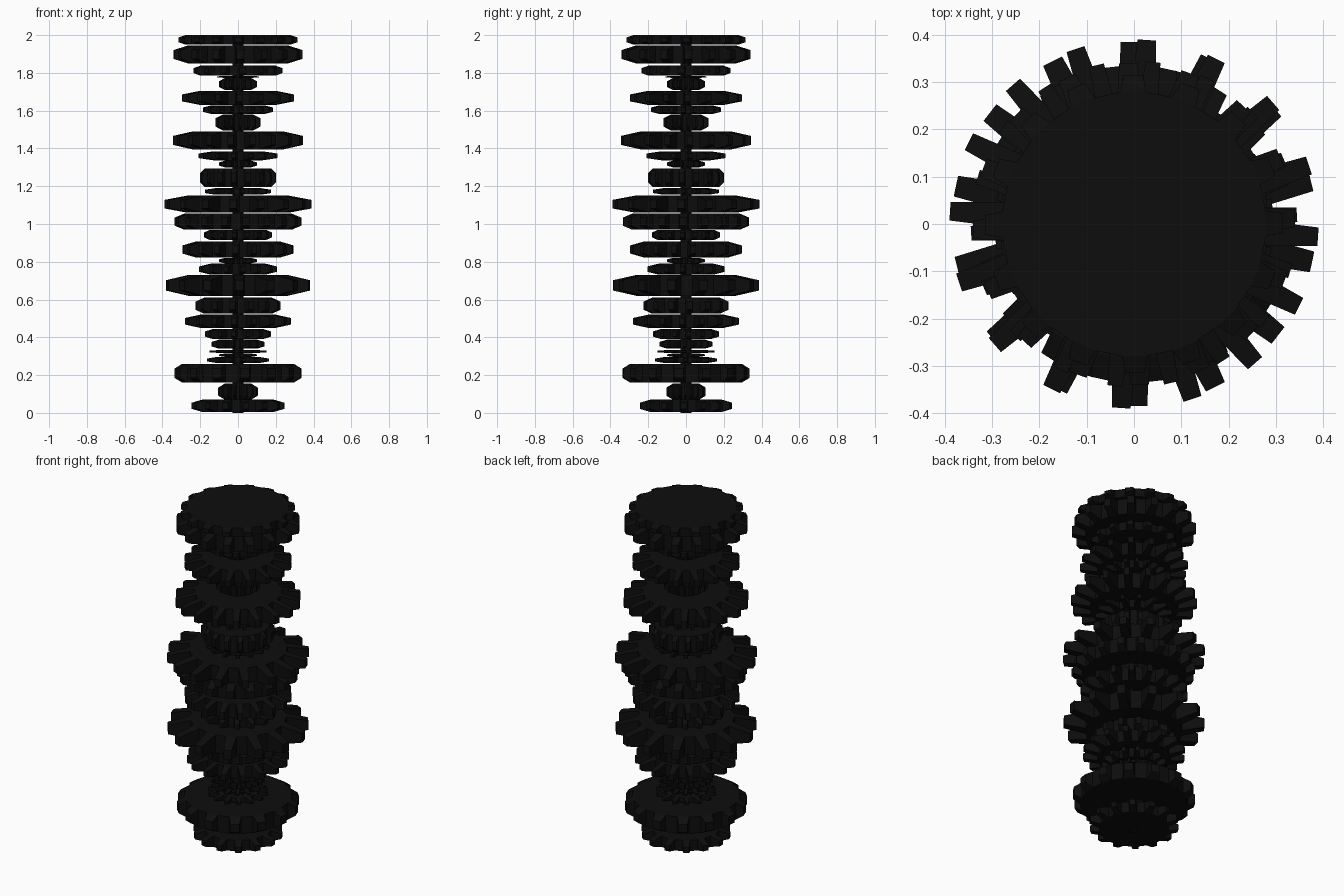
import bpy, bmesh, random
from math import sin, cos, pi, radians
from mathutils import Vector

if "Cube" in bpy.data.objects:
    bpy.data.objects.remove(bpy.data.objects["Cube"])

random.seed(4)
black = bpy.data.materials.new("black")
black.diffuse_color = (0.004, 0.004, 0.004, 1)
black.use_nodes = True
black.node_tree.nodes["Principled BSDF"].inputs["Base Color"].default_value = black.diffuse_color


def finish(bm, name):
    bmesh.ops.recalc_face_normals(bm, faces=bm.faces)
    me = bpy.data.meshes.new(name)
    bm.to_mesh(me)
    bm.free()
    me.materials.append(black)
    ob = bpy.data.objects.new(name, me)
    bpy.context.collection.objects.link(ob)
    return ob


def gear(name, z0, z1, tip, root, teeth, phase):
    """Drum with alternate side faces extruded into tapered teeth."""
    bm = bmesh.new()
    n = teeth * 2
    start = radians(phase) - pi / n
    rings = [[bm.verts.new((root * cos(start + 2 * pi * i / n),
                            root * sin(start + 2 * pi * i / n), z))
              for i in range(n)] for z in (z0, z1)]
    for ring in rings:
        bm.faces.new(ring)
    sides = [bm.faces.new((rings[0][i], rings[0][(i + 1) % n],
                           rings[1][(i + 1) % n], rings[1][i])) for i in range(n)]
    res = bmesh.ops.extrude_discrete_faces(bm, faces=sides[::2])
    mid = (z0 + z1) / 2
    for i, f in enumerate(res["faces"]):
        c = f.calc_center_median()
        out = Vector((c.x, c.y, 0)).normalized()
        for v in f.verts:
            d = v.co - c
            v.co = out * tip + Vector((d.x * 0.75, d.y * 0.75, mid + d.z * 0.5))
    finish(bm, name)


# Gear stack, bottom to top: z0, z1, tip radius, root radius
stack = [
    (0.005, 0.07, 0.245, 0.19), (0.07, 0.155, 0.105, 0.07),
    (0.16, 0.26, 0.335, 0.295), (0.265, 0.295, 0.165, 0.12),
    (0.297, 0.314, 0.10, 0.07), (0.317, 0.333, 0.15, 0.10),
    (0.34, 0.388, 0.14, 0.10), (0.39, 0.445, 0.175, 0.13),
    (0.45, 0.52, 0.28, 0.20), (0.525, 0.61, 0.225, 0.18),
    (0.62, 0.73, 0.385, 0.265), (0.732, 0.79, 0.205, 0.145),
    (0.792, 0.82, 0.10, 0.07), (0.822, 0.908, 0.295, 0.22),
    (0.916, 0.968, 0.18, 0.15), (0.97, 1.055, 0.335, 0.285),
    (1.06, 1.15, 0.39, 0.27), (1.155, 1.19, 0.175, 0.12),
    (1.195, 1.295, 0.20, 0.175), (1.30, 1.335, 0.10, 0.07),
    (1.337, 1.385, 0.21, 0.13), (1.395, 1.49, 0.345, 0.24),
    (1.495, 1.58, 0.12, 0.08), (1.582, 1.628, 0.185, 0.14),
    (1.63, 1.705, 0.295, 0.20), (1.71, 1.772, 0.10, 0.07),
    (1.774, 1.784, 0.11, 0.08), (1.786, 1.838, 0.235, 0.20),
    (1.85, 1.945, 0.34, 0.265), (1.95, 2.0, 0.315, 0.28),
]
known = {10: (14, -12), 16: (16, -4)}
for i, (z0, z1, tip, root) in enumerate(stack):
    teeth, phase = known.get(i, (random.choice((14, 16, 18)), random.uniform(-8, 8)))
    gear(f"gear_{i + 1:02d}", z0, z1, tip, root, teeth, phase)

# Central shaft holding the gears
bm = bmesh.new()
bmesh.ops.create_cone(bm, cap_ends=True, segments=16, radius1=0.03, radius2=0.03, depth=1.99)
bmesh.ops.translate(bm, verts=bm.verts, vec=(0, 0, 0.995))
finish(bm, "shaft")
for v in bpy.data.objects["shaft"].data.vertices:
    v.co.z = max(v.co.z, 0.0)
